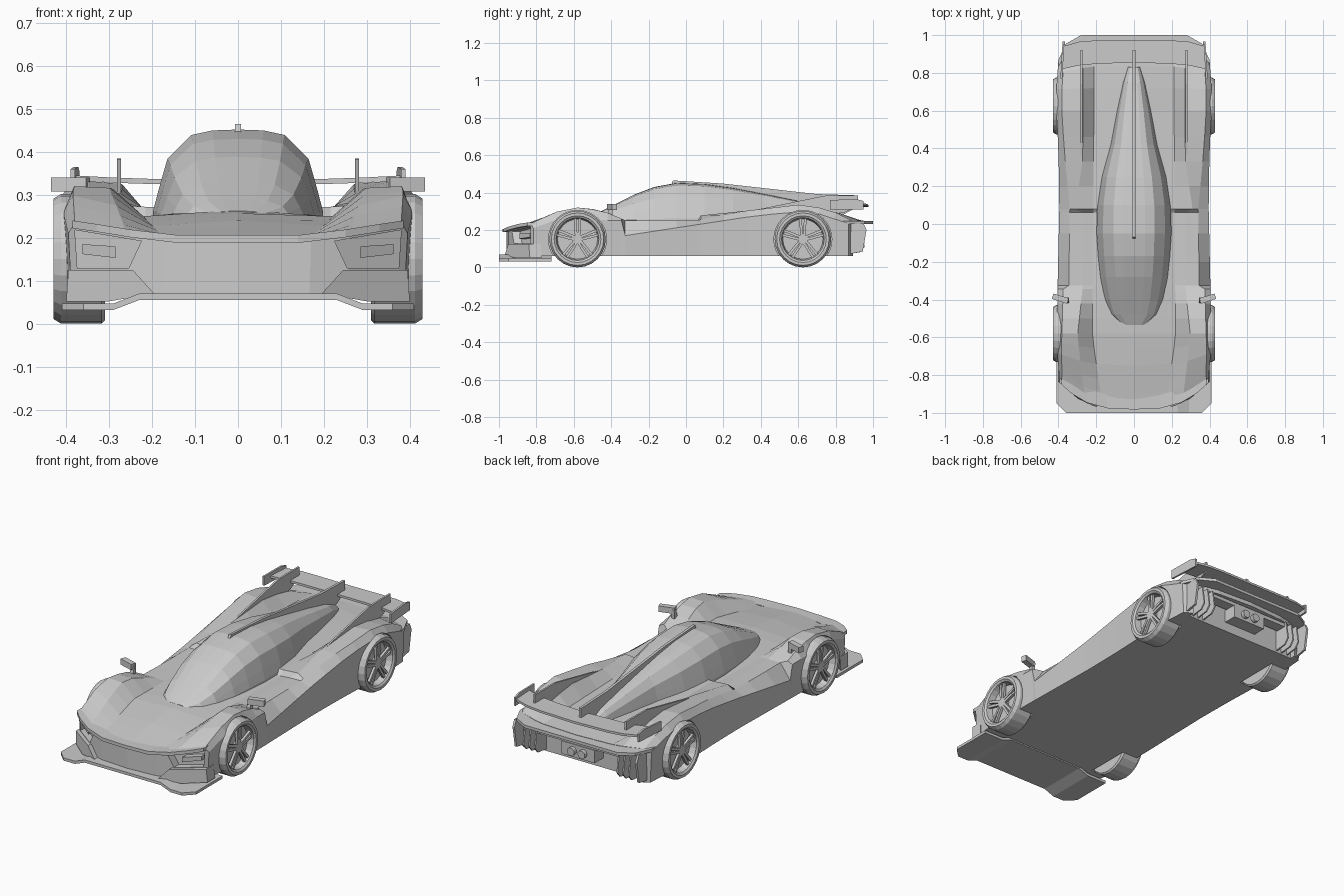
import bpy, bmesh, math
from mathutils import Matrix

if "Cube" in bpy.data.objects:
    bpy.data.objects.remove(bpy.data.objects["Cube"])

def finish(name, bm):
    bmesh.ops.remove_doubles(bm, verts=bm.verts, dist=1e-5)
    bmesh.ops.recalc_face_normals(bm, faces=bm.faces)
    me = bpy.data.meshes.new(name)
    bm.to_mesh(me)
    bm.free()
    ob = bpy.data.objects.new(name, me)
    bpy.context.collection.objects.link(ob)
    return ob

def loft(name, rings):
    bm = bmesh.new()
    vs = [[bm.verts.new(p) for p in r] for r in rings]
    n = len(vs[0])
    for a, b in zip(vs, vs[1:]):
        for i in range(n):
            j = (i + 1) % n
            bm.faces.new((a[i], a[j], b[j], b[i]))
    for r in (vs[0], vs[-1]):
        for i in range(n // 2 - 1):
            bm.faces.new((r[i], r[i + 1], r[n - 2 - i], r[n - 1 - i]))
    return finish(name, bm)

def prism(name, front, back):
    bm = bmesh.new()
    a = [bm.verts.new(p) for p in front]
    b = [bm.verts.new(p) for p in back]
    bm.faces.new(a)
    bm.faces.new(b[::-1])
    for i in range(len(a)):
        j = (i + 1) % len(a)
        bm.faces.new((a[i], b[i], b[j], a[j]))
    return finish(name, bm)

def plate(name, x, t, yz):
    return prism(name, [(x - t / 2, y, z) for y, z in yz], [(x + t / 2, y, z) for y, z in yz])

def box(name, c, size, rz=0):
    bm = bmesh.new()
    bmesh.ops.create_cube(bm, size=1, matrix=Matrix.Translation(c) @ Matrix.Rotation(rz, 4, 'Z') @ Matrix.Diagonal((*size, 1)))
    return finish(name, bm)

def cyl(name, c, r, depth, axis, seg=32):
    bm = bmesh.new()
    bmesh.ops.create_cone(bm, cap_ends=True, segments=seg, radius1=r, radius2=r, depth=depth,
                          matrix=Matrix.Translation(c) @ Matrix.Rotation(math.pi / 2, 4, axis))
    return finish(name, bm)

def slab(name, half):
    """Mirrored plank; rows are x, y front, y back, z low, z high."""
    rows = [(-r[0], *r[1:]) for r in half[:0:-1]] + half
    return loft(name, [[(x, a, l), (x, b, l), (x, b, h), (x, a, h)] for x, a, b, l, h in rows])

def cut(ob, cutter):
    m = ob.modifiers.new("cut", 'BOOLEAN')
    m.operation, m.solver, m.object = 'DIFFERENCE', 'EXACT', cutter
    bpy.context.view_layer.objects.active = ob
    bpy.ops.object.modifier_apply(modifier=m.name)
    bpy.data.objects.remove(cutter)

def curve(keys, y):
    if y <= keys[0][0]:
        return keys[0][1]
    for (a, u), (b, v) in zip(keys, keys[1:]):
        if y <= b:
            return u + (v - u) * (y - a) / (b - a)
    return keys[-1][1]

def bend(x, y):
    """Rounds the nose and tail in plan."""
    k = (abs(x) / 0.4) ** 3
    f = min(max((-0.58 - y) / 0.38, 0), 1)
    r = min(max((y - 0.7) / 0.25, 0), 1)
    return y + 0.15 * k * f - 0.08 * k * r

# Body: lengthwise curves for side, fender crest, inner crest, valley and centre
side_x = [(-.96, .395), (-.7, .41), (-.35, .405), (.1, .395), (.4, .40), (.65, .415), (.95, .40)]
side_z = [(-.96, .21), (-.75, .26), (-.345, .25), (-.325, .17), (.4, .28), (.65, .30), (.95, .235)]
crest_x = [(-.96, .38), (-.7, .385), (-.345, .375), (-.325, .345), (.08, .34), (.4, .37), (.65, .385), (.95, .37)]
crest_z = [(-.96, .235), (-.75, .298), (-.58, .32), (-.45, .305), (-.32, .25), (.05, .25), (.3, .30), (.6, .335), (.8, .308), (.95, .248)]
inner_x = [(-.96, .26), (-.6, .30), (-.32, .27), (.06, .27), (.08, .31), (.35, .27), (.95, .27)]
inner_z = [(-.96, .213), (-.7, .29), (-.58, .316), (-.5, .312), (-.32, .25), (.06, .25), (.08, .278), (.35, .305), (.6, .325), (.8, .302), (.95, .25)]
valley_x = [(-.96, .17), (-.6, .22), (.95, .21)]
valley_z = [(-.96, .20), (-.58, .25), (.06, .245), (.08, .272), (.4, .262), (.95, .25)]
centre_z = [(-.96, .20), (-.75, .24), (-.5, .265), (-.3, .275), (.8, .27), (.95, .25)]
rings = []
for y in (-.96, -.9, -.83, -.75, -.66, -.58, -.5, -.42, -.345, -.325, -.2, -.05, .06, .08, .2, .33, .46, .6, .72, .84, .95):
    top = [(0, curve(centre_z, y)), (curve(valley_x, y), curve(valley_z, y)), (curve(inner_x, y), curve(inner_z, y)),
           (curve(crest_x, y), curve(crest_z, y)), (curve(side_x, y), curve(side_z, y))]
    top = [(-x, z) for x, z in top[:0:-1]] + top
    rings.append([(x, bend(x, y), z) for x, z in top] + [(x * .98, bend(x, y), .062) for x, z in top[::-1]])
body = loft("body", rings)

# Wheel arches, headlamp recesses and rear recess
WHEELS = (("front", -.58), ("rear", .625))
def nose(x, d):
    return bend(x, -.96) + d
def corner(name, s, xz, d0, d1):
    return prism(name, [(s * x, nose(x, d0), z) for x, z in xz], [(s * x, nose(x, d1), z) for x, z in xz])
for s in (1, -1):
    for _, y in WHEELS:
        cut(body, cyl("arch_cutter", (s * .425, y, .15), .155, .24, 'Y'))
    cut(body, corner("lamp_cutter", s, [(.255, .128), (.374, .128), (.38, .218), (.225, .192)], -.1, .045))
cut(body, box("tail_cutter", (0, 1.0, .115), (.69, .28, .19)))

# Canopy teardrop
shape = [(0, 1), (.3, .99), (.55, .94), (.83, .68), (.93, .35), (1, .1)]
rings = []
for y, w, h in ((-.535, .07, .262), (-.48, .125, .288), (-.4, .155, .328), (-.28, .178, .388), (-.17, .19, .43), (-.05, .198, .452),
                (.1, .195, .446), (.25, .172, .425), (.42, .125, .392), (.6, .092, .355), (.75, .06, .32), (.83, .035, .285)):
    top = [(w * a, .24 + (h - .24) * b) for a, b in shape]
    top = [(-x, z) for x, z in top[:0:-1]] + top
    rings.append([(x, y, z) for x, z in top] + [(x, y, .22) for x, z in top[::-1]])
loft("canopy", rings)

# Nose lip, splitter, rear wing, tail lip
slab("nose_lip", [(x, nose(x, -.022), nose(x, .05), z - .012, z + .006) for x, z in ((0, .2), (.14, .2), (.25, .213), (.33, .226), (.385, .234))])
slab("front_splitter", [(0, -1, -.72, .055, .07), (.23, -1, -.72, .055, .07), (.29, -1, -.72, .032, .047),
                        (.36, -1, -.72, .032, .047), (.41, -.95, -.72, .032, .047)])
slab("rear_wing", [(0, .855, .975, .322, .334), (.2, .848, .972, .325, .337), (.29, .84, .965, .328, .34), (.38, .82, .94, .333, .345)])
slab("tail_lip", [(0, .9, 1, .232, .248), (.28, .88, 1, .232, .248), (.36, .85, .955, .232, .248), (.4, .83, .87, .232, .248)])

# Central fin and rear fascia parts
plate("centre_fin", 0, .014, [(-.08, .44), (-.07, .465), (.2, .448), (.7, .392), (.92, .385), (.92, .325), (.8, .26), (.4, .32)])
box("exhaust_housing", (0, .895, .15), (.2, .08, .07))
box("rear_crossbar", (0, .9, .195), (.5, .06, .02))

for s, tag in ((1, "right"), (-1, "left")):
    # Side fins and wing end plates
    plate("deck_fin_" + tag, s * .277, .01, [(.36, .305), (.74, .383), (.92, .385), (.92, .33), (.84, .29), (.6, .29)])
    yz = [(.77, .31), (.77, .36), (.91, .365), (.95, .355), (.95, .31)]
    prism("wing_end_plate_" + tag, [(s * (.39 - .06 * (y - .77)), y, z) for y, z in yz],
          [(s * (.38 - .06 * (y - .77)), y, z) for y, z in yz])
    # Nose corners and headlamps
    corner("bumper_corner_" + tag, s, [(.195, .07), (.245, .125), (.395, .125), (.4, .052), (.3, .052)], -.025, .04)
    corner("headlamp_" + tag, s, [(.285, .153), (.362, .162), (.362, .185), (.285, .18)], .015, .06)
    # Wing mirrors
    box("mirror_" + tag, (s * .39, -.395, .324), (.085, .03, .032), s * .3)
    plate("mirror_stalk_" + tag, s * .355, .02, [(-.42, .285), (-.405, .33), (-.39, .33), (-.395, .27)])
    # Diffuser strakes, tail corner panel and exhaust pipe
    for i, x in enumerate((.25, .285, .32)):
        plate(f"diffuser_strake_{i + 1}_{tag}", s * x, .008, [(.84, .07), (.93, .08), (.955, .11), (.94, .21), (.84, .21)])
    plate("tail_corner_" + tag, s * .372, .012, [(.84, .065), (.945, .085), (.965, .2), (.95, .235), (.84, .235)])
    cyl("exhaust_" + tag, (s * .032, .93, .15), .022, .05, 'X', 16)
    # Wheels: turned tyre and rim with twin spokes
    for pos, y in WHEELS:
        bm = bmesh.new()
        prof = ((.31, 0), (.31, .143), (.318, .151), (.412, .151), (.43, .14), (.43, .125), (.422, .114), (.388, .107), (.388, 0))
        vs = [bm.verts.new((s * x, 0, r)) for x, r in prof]
        es = [bm.edges.new(p) for p in zip(vs, vs[1:])]
        bmesh.ops.spin(bm, geom=vs + es, cent=(0, 0, 0), axis=(1, 0, 0), angle=math.tau, steps=24, use_duplicate=False)
        for k in range(5):
            for t in (1, -1):
                m = (Matrix.Rotation(k * math.tau / 5, 4, 'X') @ Matrix.Translation((s * .408, t * .01, .064))
                     @ Matrix.Rotation(-t * .06, 4, 'X') @ Matrix.Diagonal((.014, .014, .098, 1)))
                bmesh.ops.create_cube(bm, size=1, matrix=m)
        bmesh.ops.create_cone(bm, cap_ends=True, segments=12, radius1=.026, radius2=.026, depth=.04,
                              matrix=Matrix.Translation((s * .395, 0, 0)) @ Matrix.Rotation(math.pi / 2, 4, 'Y'))
        bmesh.ops.translate(bm, verts=bm.verts, vec=(0, y, .151))
        finish(f"{pos}_wheel_{tag}", bm)
